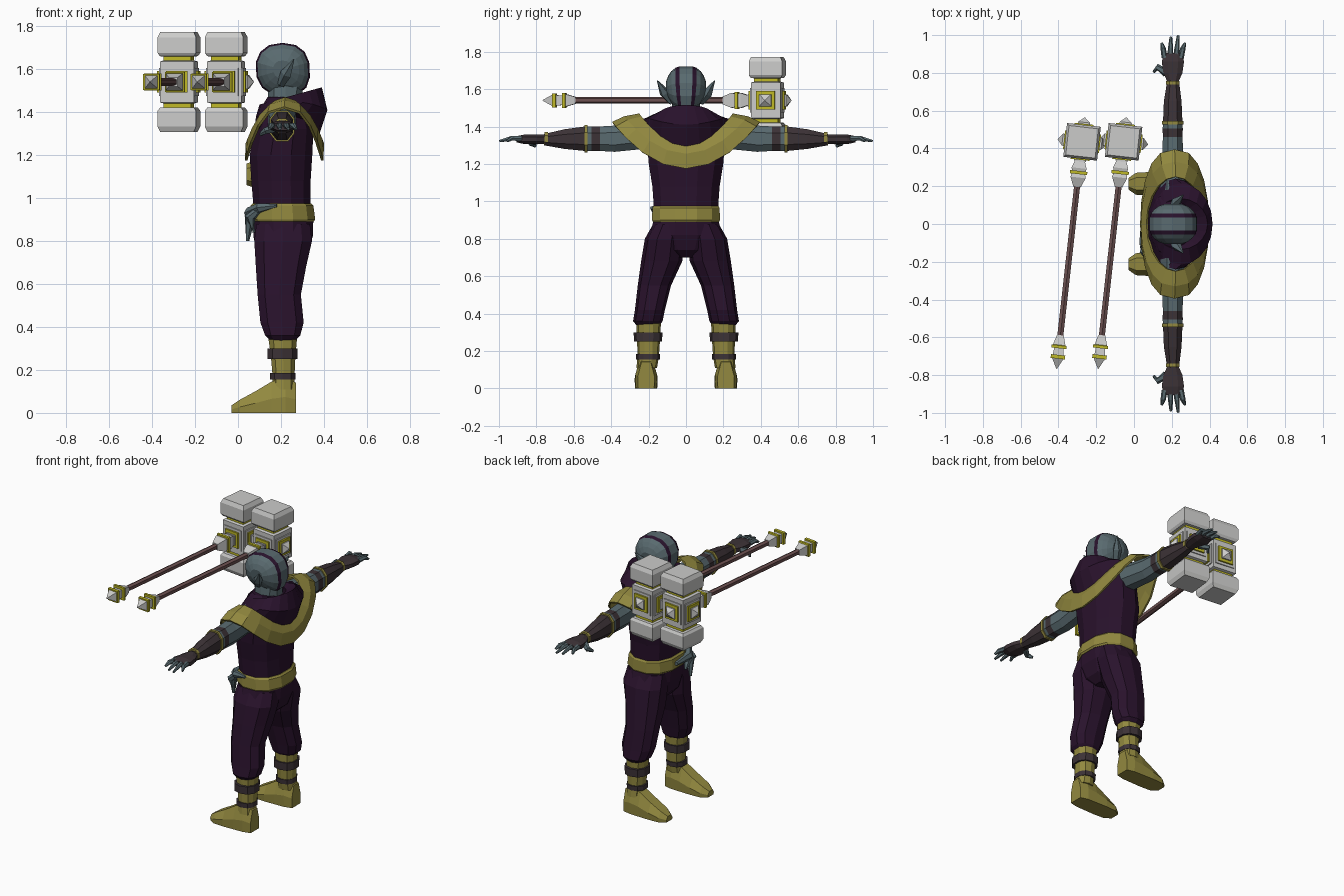
import bpy, bmesh, math
from mathutils import Vector, Matrix

if "Cube" in bpy.data.objects:
    bpy.data.objects.remove(bpy.data.objects["Cube"])

def material(name, col):
    m = bpy.data.materials.new(name)
    m.diffuse_color = (*col, 1)
    m.use_nodes = True
    m.node_tree.nodes["Principled BSDF"].inputs["Base Color"].default_value = m.diffuse_color
    return m

PURPLE = material("deep_purple", (0.022, 0.006, 0.025))
OLIVE = material("olive_gold", (0.29, 0.25, 0.05))
TEAL = material("slate_teal", (0.10, 0.145, 0.16))
DARK = material("dark_leather", (0.045, 0.032, 0.037))
STEEL = material("pale_steel", (0.60, 0.60, 0.59))
YELLOW = material("bright_gold", (0.52, 0.48, 0.02))
BROWN = material("handle_brown", (0.15, 0.08, 0.08))

def loft(name, rings, mats, M=None, caps=True):
    """Skin closed rings; mats is one material or one per segment."""
    mats = mats if isinstance(mats, list) else [mats] * (len(rings) - 1)
    slots = list(dict.fromkeys(mats))
    bm = bmesh.new()
    vs = [[bm.verts.new(p) for p in r] for r in rings]
    n = len(rings[0])
    for k in range(len(rings) - 1):
        for i in range(n):
            j = (i + 1) % n
            f = bm.faces.new((vs[k][i], vs[k][j], vs[k + 1][j], vs[k + 1][i]))
            f.material_index = slots.index(mats[k])
    if caps:
        bm.faces.new(vs[0]).material_index = slots.index(mats[0])
        bm.faces.new(vs[-1]).material_index = slots.index(mats[-1])
    bmesh.ops.recalc_face_normals(bm, faces=bm.faces)
    if M:
        bm.transform(M)
    me = bpy.data.meshes.new(name)
    bm.to_mesh(me)
    bm.free()
    for m in slots:
        me.materials.append(m)
    ob = bpy.data.objects.new(name, me)
    bpy.context.collection.objects.link(ob)
    return ob

AXES = {'x': (1, 2, 0), 'y': (0, 2, 1), 'z': (0, 1, 2)}   # u, v, along

def section(axis, pos, cu, cv, ru, rv, n=12, p=0.85):
    """Rounded (or square when n is 4) cross-section across an axis."""
    out, (u, v, w) = [], AXES[axis]
    for i in range(n):
        a = 2 * math.pi * (i + 0.5) / n
        c, s = math.cos(a), math.sin(a)
        if n == 4:
            c, s = c * math.sqrt(2), s * math.sqrt(2)
        else:
            c, s = math.copysign(abs(c) ** p, c), math.copysign(abs(s) ** p, s)
        q = [0, 0, 0]
        q[u], q[v], q[w] = cu + ru * c, cv + rv * s, pos
        out.append(q)
    return out

def stack(name, axis, secs, mats, n=12, M=None):
    return loft(name, [section(axis, *s, n=n) for s in secs], mats, M)

def limb(name, pts, radii, mat, n=6):
    pts, rings = [Vector(p) for p in pts], []
    for i, (p, r) in enumerate(zip(pts, radii)):
        d = pts[min(i + 1, len(pts) - 1)] - pts[max(i - 1, 0)]
        q = d.to_track_quat('Z', 'Y')
        rings.append([p + q @ Vector((r * math.cos(t), r * math.sin(t), 0))
                      for t in (2 * math.pi * k / n for k in range(n))])
    return loft(name, rings, mat)

# torso, belt and hips (pos, centre x, centre y, half x, half y)
stack("torso", 'z', [(.94, .205, 0, .135, .175), (1.08, .20, 0, .142, .185),
                     (1.2, .2, 0, .15, .205), (1.32, .215, 0, .14, .215),
                     (1.42, .215, 0, .11, .19), (1.47, .215, 0, .08, .1)], PURPLE)
stack("belt", 'z', [(.89, .207, 0, .15, .182), (.9, .207, 0, .157, .187),
                    (.965, .205, 0, .15, .185), (.975, .205, 0, .14, .178)], OLIVE)
stack("hips", 'z', [(.90, .21, 0, .145, .178), (.82, .21, 0, .142, .2),
                    (.74, .205, 0, .12, .15), (.70, .2, 0, .08, .06)], PURPLE)
stack("chest_tab", 'x', [(.04, 0, 1.11, .03, .05), (.07, 0, 1.11, .04, .06)], OLIVE, 6)

# legs and boots
for side, s in (("left", -1), ("right", 1)):
    stack(side + "_trouser", 'z',
          [(.88, .21, s * .09, .13, .085), (.8, .21, s * .115, .14, .105),
           (.68, .20, s * .13, .122, .11), (.55, .192, s * .169, .105, .089),
           (.42, .205, s * .193, .105, .080), (.36, .208, s * .204, .085, .079),
           (.335, .208, s * .203, .06, .06)], PURPLE, 10)
    stack(side + "_shin", 'z', [(.35, .208, s * .2, .07, .066), (.27, .21, s * .2, .06, .062),
                                (.17, .212, s * .202, .053, .057),
                                (.11, .212, s * .21, .055, .055)], OLIVE, 10)
    for k, (z0, z1, r) in enumerate(((.25, .30, .073), (.155, .185, .061))):
        stack(f"{side}_boot_strap_{k}", 'z', [(z0, .208, s * .203, r, r + .002),
                                              (z1, .208, s * .203, r, r + .004)], DARK, 10)
    foot = []
    for x, hy, h in ((.27, .045, .14), (.22, .058, .165), (.155, .06, .145),
                     (.08, .062, .10), (.01, .058, .062), (-.03, .03, .035)):
        foot.append([(x, s * .213 + hy * a, h * b) for a, b in
                     ((-.95, 0), (.95, 0), (1, .45), (.55, 1), (-.55, 1), (-1, .45))])
    loft(side + "_boot", foot, OLIVE)

# arms, cuffs and hands
for side, s in (("left", -1), ("right", 1)):
    stack(side + "_arm", 'y',
          [(s * y, cx, cz, rx, rz) for y, cx, cz, rx, rz in
           ((.18, .205, 1.36, .07, .08), (.38, .205, 1.335, .058, .075),
            (.46, .205, 1.335, .056, .07), (.505, .205, 1.335, .057, .07),
            (.54, .205, 1.335, .055, .07), (.65, .205, 1.333, .05, .056),
            (.76, .207, 1.33, .033, .032))],
          [TEAL, TEAL, DARK, TEAL, DARK, DARK], 8)
    for k, (y, rx, rz) in enumerate(((.535, .062, .078), (.748, .039, .038))):
        stack(f"{side}_cuff_{k}", 'y', [(s * (y - .009), .205, 1.335, rx, rz),
                                        (s * (y + .009), .205, 1.335, rx, rz)], OLIVE, 8)
    stack(side + "_palm", 'y',
          [(s * y, .206, 1.332, rx, rz) for y, rx, rz in
           ((.75, .03, .028), (.80, .054, .027), (.86, .063, .028), (.905, .05, .018))], DARK, 8)
    for k, (x0, x1, y1) in enumerate(((.162, .147, .957), (.192, .195, .99),
                                      (.222, .234, .998), (.248, .27, .957))):
        limb(f"{side}_finger_{k}", [(x0, s * .88, 1.335), ((x0 + x1) / 2, s * .93, 1.338),
                                    (x1, s * y1, 1.322)], (.016, .014, .007), TEAL)
    limb(side + "_thumb", [(.17, s * .80, 1.325), (.125, s * .83, 1.312),
                           (.105, s * .805, 1.295)], (.022, .017, .008), TEAL)

# striped head, skinned from side to side
ys = [-.107, -.095, -.078, -.056, -.034, .034, .056, .078, .095, .107]
head = []
for y in ys:
    f = max(1 - abs(y / .112) ** 2.6, 0) ** .5
    ring = []
    for x, _, z in section('y', y, .207, 1.597, .13 * f, .128 * f, n=14, p=.85):
        t = max(0, (1.6 - z) / .13)
        ring.append((x + .012 * t, y * (1 - .35 * t), z))
    head.append(ring)
loft("head", head, [TEAL, TEAL, TEAL, PURPLE, TEAL, PURPLE, TEAL, TEAL, TEAL])
stack("neck", 'z', [(1.40, .22, 0, .08, .08), (1.53, .22, 0, .085, .075)], TEAL, 10)
for side, s in (("left", -1), ("right", 1)):
    limb(side + "_ear", [(.20, s * .075, 1.53), (.225, s * .115, 1.58),
                         (.26, s * .153, 1.645)], (.02, .028, .003), TEAL, 5)

# shoulder mantle and hood: rings that rise over the shoulders
def saddle(cx, rx, ry, z, rise, back=0, n=20, p=1):
    pts = []
    for i in range(n):
        a = 2 * math.pi * i / n
        c, s = math.cos(a), math.sin(a)
        pts.append((cx + rx * math.copysign(abs(c) ** p, c), ry * s, z + rise * s * s + back * c))
    return pts

mantle = loft("mantle", [saddle(.22, .155, .25, 1.30, .17), saddle(.218, .182, .33, 1.255, .20, p=.8),
                         saddle(.215, .183, .395, 1.175, .25, p=.75)], OLIVE, caps=False)
mod = mantle.modifiers.new("thickness", 'SOLIDIFY')
mod.thickness = .012
loft("hood", [saddle(.22, .15, .24, 1.27, .17), saddle(.25, .166, .215, 1.395, .05, .015),
              saddle(.245, .145, .135, 1.475, 0, .04), saddle(.23, .10, .10, 1.44, 0, .02)],
     PURPLE)

# draped sash tied at the front of the belt
limb("sash_wrap", [(.05, .03, .93), (.055, -.10, .93), (.10, -.165, .955), (.18, -.185, .965)],
     (.012, .028, .024, .008), TEAL)
for k, (y, x, z) in enumerate(((-.06, .045, .86), (-.11, .045, .80), (-.15, .075, .84))):
    limb(f"sash_tail_{k}", [(.10, -.16, .95), (.055, (y - .14) / 2, .91), (x, y, z)],
         (.014, .026, .008), TEAL)

# two war hammers, floating in front
def hammer(name, hx):
    M = Matrix.Translation((hx, .435, 1.54)) @ Matrix.Rotation(math.radians(-6.4), 4, 'Z')

    def square(part, axis, prof, mats):
        stack(f"{name}_{part}", axis, [(p, 0, 0, r, r) for p, r in prof], mats, 4, M)

    half = [(.095, .08), (.1, .064), (.118, .064), (.12, .08), (.135, .09), (.208, .09), (.233, .078)]
    prof = [(-p, r) for p, r in reversed(half)] + half
    square("head", 'z', prof, [STEEL] * 4 + [YELLOW] + [STEEL] * 3 + [YELLOW] + [STEEL] * 4)
    stud = [(.075, .066), (.086, .066), (.086, .05), (.096, .05), (.096, .032), (.104, .032), (.13, .001)]
    for k, (axis, d) in enumerate((('x', 1), ('x', -1), ('y', 1), ('y', -1))):
        cut = 7 if (axis, d) != ('y', -1) else 6
        square(f"stud_{k}", axis, [(d * p, r) for p, r in stud[:cut]],
               ([STEEL] * 2 + [YELLOW] * 2 + [STEEL] * 2)[:cut - 1])
    square("neck", 'y', [(-.09, .022), (-.14, .04), (-.155, .036), (-.155, .046), (-.172, .046),
                         (-.172, .036), (-.19, .04), (-.24, .02)],
           [STEEL, STEEL, YELLOW, YELLOW, YELLOW, STEEL, STEEL])
    stack(name + "_handle", 'y', [(-.22, 0, 0, .018, .018), (-1.05, 0, 0, .018, .018)], BROWN, 6, M)
    square("pommel", 'y', [(-1.03, .018), (-1.082, .033), (-1.085, .04), (-1.1, .04), (-1.1, .025),
                           (-1.135, .028), (-1.135, .038), (-1.155, .038), (-1.155, .03), (-1.21, .001)],
           [STEEL, YELLOW, YELLOW, YELLOW, STEEL, YELLOW, YELLOW, YELLOW, STEEL])

hammer("outer_hammer", -.275)
hammer("inner_hammer", -.055)
